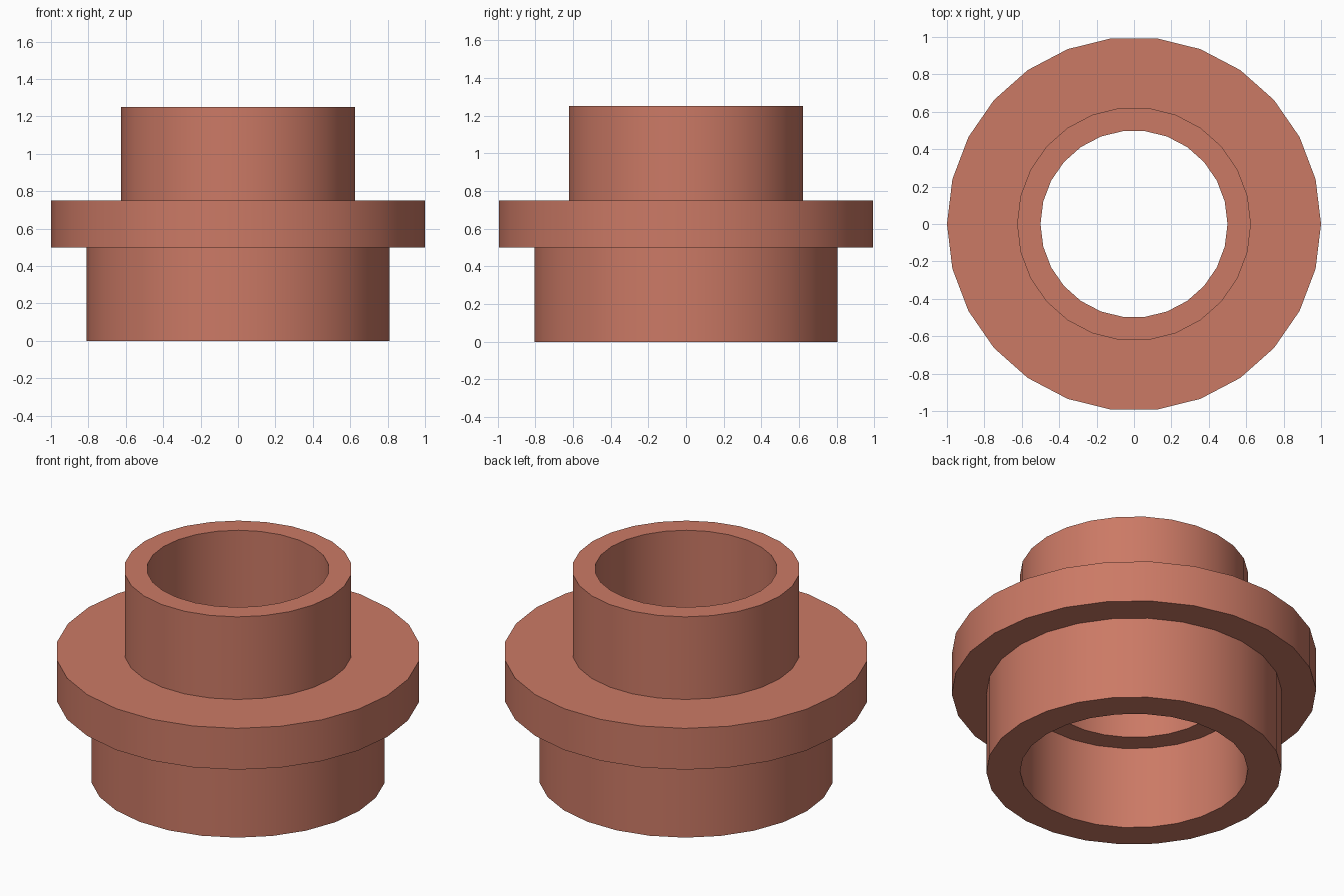
import bpy
import bmesh
from math import radians, tau
from mathutils import Matrix, Vector

cube = bpy.data.objects.get("Cube")
if cube:
    bpy.data.objects.remove(cube, do_unlink=True)

SIDES = 26

# Terracotta material
clay = bpy.data.materials.new("terracotta")
clay.use_nodes = True
colour = (0.60, 0.193, 0.131, 1)
clay.diffuse_color = colour
clay.node_tree.nodes["Principled BSDF"].inputs["Base Color"].default_value = colour


def lathe(name, profile, material):
    """Turn a closed (radius, height) outline around the z axis."""
    bm = bmesh.new()
    rings = []
    for i in range(SIDES):
        turn = Matrix.Rotation(tau * i / SIDES, 3, "Z")
        rings.append([bm.verts.new(turn @ Vector((r, 0, z))) for r, z in profile])
    count = len(profile)
    for i, ring in enumerate(rings):
        after = rings[(i + 1) % SIDES]
        for j in range(count):
            k = (j + 1) % count
            bm.faces.new((ring[j], after[j], after[k], ring[k]))
    bmesh.ops.recalc_face_normals(bm, faces=bm.faces)
    mesh = bpy.data.meshes.new(name)
    bm.to_mesh(mesh)
    bm.free()
    mesh.materials.append(material)
    obj = bpy.data.objects.new(name, mesh)
    bpy.context.collection.objects.link(obj)
    bpy.ops.object.select_all(action="DESELECT")
    obj.select_set(True)
    bpy.context.view_layer.objects.active = obj
    bpy.ops.object.shade_smooth_by_angle(angle=radians(30))
    return obj


# Flanged bushing: wide lower sleeve, flange, narrow upper sleeve, stepped bore
lathe("flanged_bushing", [
    (0.625, 0), (0.81, 0),          # foot of the lower sleeve
    (0.81, 0.5), (1, 0.5),          # underside of the flange
    (1, 0.75), (0.625, 0.75),       # top of the flange
    (0.625, 1.25), (0.5, 1.25),     # rim of the upper sleeve
    (0.5, 0.5), (0.625, 0.5),       # ledge inside the bore
], clay)
